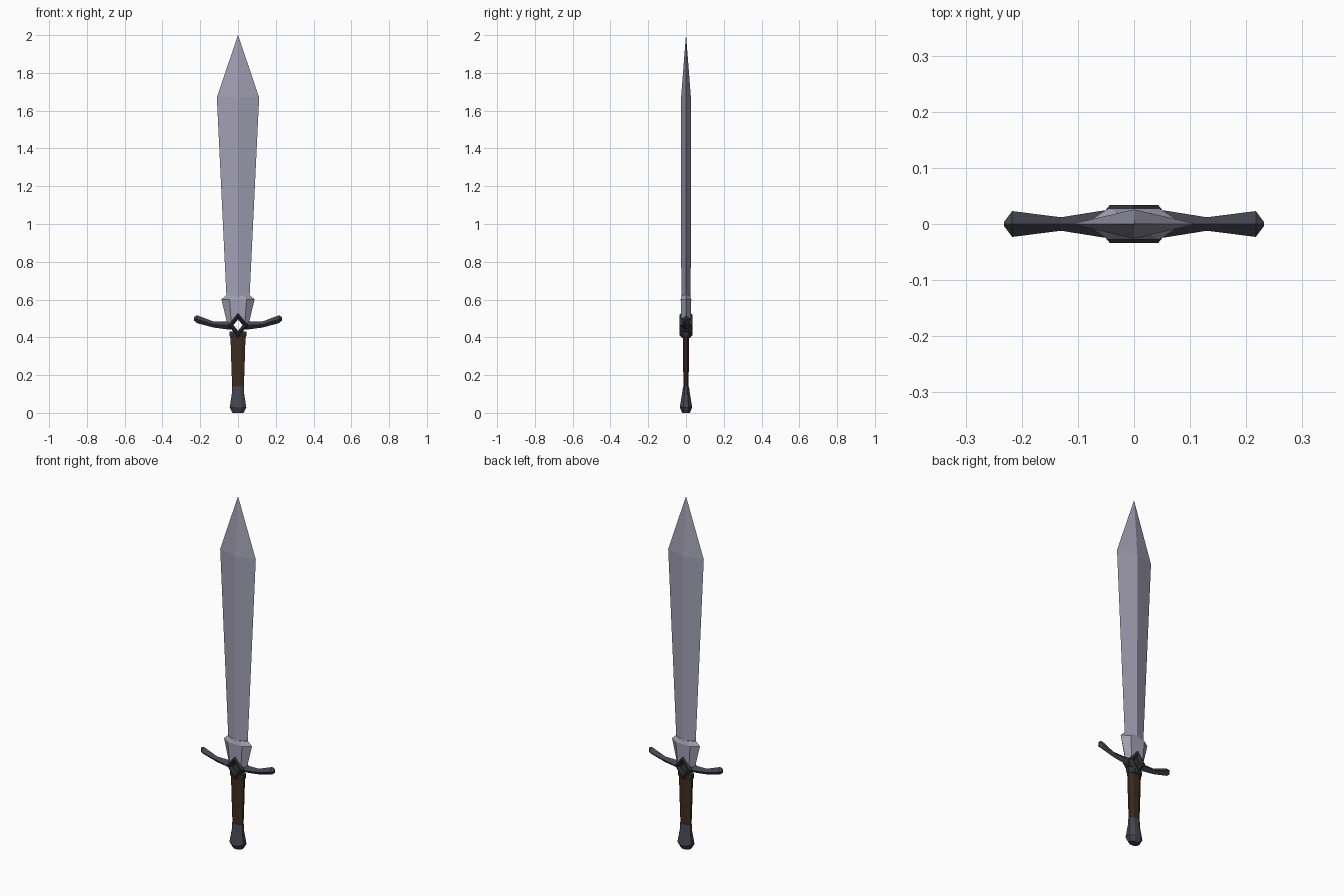
import bpy
import bmesh
from math import cos, sin, pi

cube = bpy.data.objects.get("Cube")
if cube:
    bpy.data.objects.remove(cube, do_unlink=True)


def material(name, colour):
    mat = bpy.data.materials.new(name)
    mat.use_nodes = True
    mat.diffuse_color = (*colour, 1)
    mat.node_tree.nodes["Principled BSDF"].inputs["Base Color"].default_value = (*colour, 1)
    return mat


steel = material("pale steel", (0.36, 0.35, 0.45))
iron = material("dark iron", (0.06, 0.06, 0.078))
black_iron = material("blackened iron", (0.035, 0.034, 0.037))
leather = material("brown leather", (0.05, 0.026, 0.014))


def loft(name, sections, mat, loop=False):
    """Skin a list of equally sized point rings, capped unless looped."""
    bm = bmesh.new()
    rings = [[bm.verts.new(p) for p in s] for s in sections]
    n = len(rings[0])
    pairs = list(zip(rings, rings[1:]))
    if loop:
        pairs.append((rings[-1], rings[0]))
    else:
        bm.faces.new(rings[0])
        bm.faces.new(rings[-1])
    for a, b in pairs:
        for i in range(n):
            j = (i + 1) % n
            bm.faces.new((a[i], a[j], b[j], b[i]))
    bmesh.ops.remove_doubles(bm, verts=bm.verts[:], dist=0.0001)
    bmesh.ops.recalc_face_normals(bm, faces=bm.faces[:])
    mesh = bpy.data.meshes.new(name)
    bm.to_mesh(mesh)
    bm.free()
    mesh.materials.append(mat)
    obj = bpy.data.objects.new(name, mesh)
    bpy.context.collection.objects.link(obj)
    return obj


def diamond(z, hx, hy):
    return [(hx, 0, z), (0, hy, z), (-hx, 0, z), (0, -hy, z)]


def hexagon(z, hx, flat, hy):
    return [(hx, 0, z), (flat, hy, z), (-flat, hy, z),
            (-hx, 0, z), (-flat, -hy, z), (flat, -hy, z)]


def octagon(z, hx, hy):
    k = cos(pi / 8)
    angles = [pi / 8 + i * pi / 4 for i in range(8)]
    return [(hx * cos(a) / k, hy * sin(a) / k, z) for a in angles]


RING_Z = 0.465


def upright(y, hx, hz):
    return [(hx, y, RING_Z), (0, y, RING_Z + hz), (-hx, y, RING_Z), (0, y, RING_Z - hz)]


# Blade: ridged, widening toward a leaf-shaped point
loft("blade", [diamond(0.61, 0.061, 0.025), diamond(1.67, 0.112, 0.026),
               diamond(2.0, 0.0004, 0.0004)], steel)

# Flared blade base, notched around the open guard ring
base = loft("blade_base", [hexagon(0.47, 0.056, 0.035, 0.024),
                           hexagon(0.60, 0.088, 0.045, 0.028),
                           hexagon(0.622, 0.065, 0.03, 0.02)], steel)
cutter = loft("notch_cutter", [upright(-0.1, 0.036, 0.046), upright(0.1, 0.036, 0.046)], steel)
cutter.hide_render = True
cut = base.modifiers.new("notch", 'BOOLEAN')
cut.operation = 'DIFFERENCE'
cut.solver = 'EXACT'
cut.object = cutter
bpy.context.view_layer.objects.active = base
bpy.ops.object.modifier_apply(modifier=cut.name)
bpy.data.objects.remove(cutter, do_unlink=True)

# Open diamond ring at the middle of the guard
ring_profile = [(0.024, 0.022), (0.036, 0.034), (0.043, 0.034), (0.053, 0.022)]
ring = [upright(y, r, r * 1.27) for r, y in ring_profile]
ring += [upright(-y, r, r * 1.27) for r, y in reversed(ring_profile)]
loft("guard_ring", ring, black_iron, loop=True)

# Guard arms: distance out, centre height, half depth, half height
arm = [(0.034, 0.464, 0.026, 0.021), (0.055, 0.463, 0.024, 0.021),
       (0.13, 0.468, 0.012, 0.016), (0.217, 0.496, 0.023, 0.021),
       (0.232, 0.498, 0.003, 0.010)]
for side, s in (("left", 1), ("right", -1)):
    loft(side + "_guard_arm",
         [[(s * x, hy, z), (s * x, 0, z + hz), (s * x, -hy, z), (s * x, 0, z - hz)]
          for x, z, hy, hz in arm], iron)

# Collar, grip and pommel
loft("grip_collar", [octagon(0.40, 0.041, 0.02), octagon(0.412, 0.045, 0.024),
                     octagon(0.43, 0.045, 0.024)], black_iron)
loft("grip", [octagon(0.135, 0.031, 0.014), octagon(0.28, 0.036, 0.015),
              octagon(0.415, 0.040, 0.016)], leather)
loft("pommel", [octagon(0, 0.029, 0.02), octagon(0.028, 0.044, 0.033),
                octagon(0.10, 0.033, 0.021), octagon(0.14, 0.032, 0.016)], iron)
